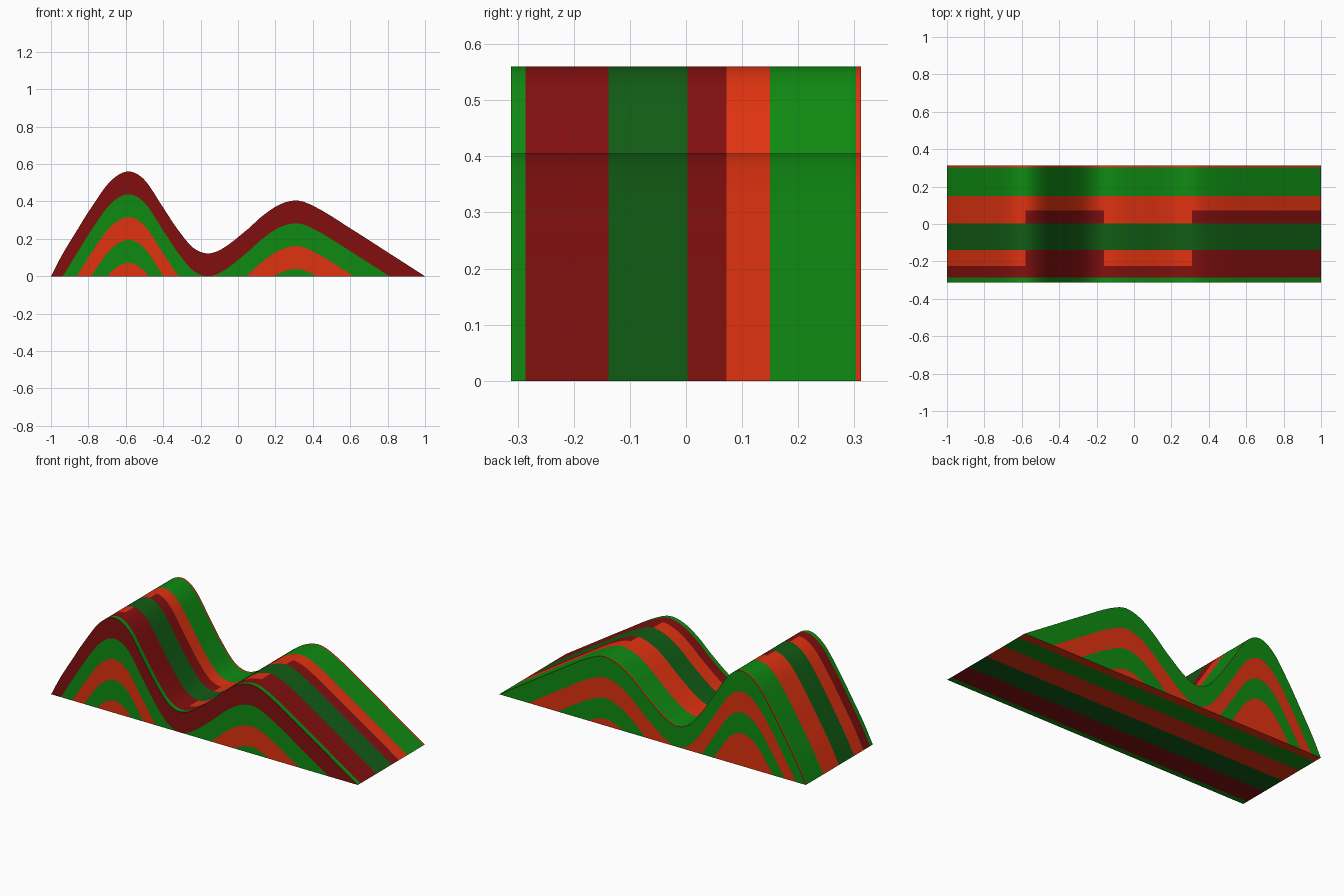
import bpy, bmesh, math

if "Cube" in bpy.data.objects:
    bpy.data.objects.remove(bpy.data.objects["Cube"])

# Flat colours (linear)
def material(name, rgb):
    m = bpy.data.materials.new(name)
    lin = [((c / 255 + 0.055) / 1.055) ** 2.4 if c > 10 else c / 255 / 12.92 for c in rgb]
    m.diffuse_color = (*lin, 1.0)
    m.use_nodes = True
    m.node_tree.nodes["Principled BSDF"].inputs["Base Color"].default_value = m.diffuse_color
    return m

MATS = [material("dark red", (130, 15, 15)), material("orange red", (224, 50, 16)),
        material("green", (15, 138, 18)), material("dark green", (17, 92, 20))]
DARK_RED, ORANGE, GREEN, DARK_GREEN = range(4)

# Wave outline seen from the front
KEYS = [(-1, 0), (-.94, .115), (-.86, .247), (-.785, .367), (-.68, .51), (-.585, .56),
        (-.5, .515), (-.4, .367), (-.32, .247), (-.24, .153), (-.16, .122), (-.08, .15),
        (.05, .25), (.13, .322), (.22, .382), (.31, .405), (.42, .367), (.615, .247),
        (.81, .122), (1, 0)]

def slope(i):
    a, b = KEYS[max(i - 1, 0)], KEYS[min(i + 1, len(KEYS) - 1)]
    if KEYS[i][0] in (-.585, -.16, .31):
        return 0.0
    return (b[1] - a[1]) / (b[0] - a[0])

def height(x):
    for i in range(len(KEYS) - 1):
        (x0, z0), (x1, z1) = KEYS[i], KEYS[i + 1]
        if x <= x1 + 1e-9:
            h = x1 - x0
            t = (x - x0) / h
            return max(0.0, (2*t**3 - 3*t*t + 1) * z0 + (t**3 - 2*t*t + t) * h * slope(i)
                       + (3*t*t - 2*t**3) * z1 + (t**3 - t*t) * h * slope(i + 1))
    return 0.0

N = 200
PROFILE = [(-1 + 2 * i / N, height(-1 + 2 * i / N)) for i in range(N + 1)]
PROFILE[-1] = (1.0, 0.0)
W = 0.312
LAYER = 0.122

# Lengthwise stripes: y start, colour on rising slopes, colour on falling slopes
TOP = [(-W, GREEN, GREEN), (-.286, DARK_RED, DARK_RED), (-.225, ORANGE, DARK_RED),
       (-.138, DARK_GREEN, DARK_GREEN), (.003, ORANGE, DARK_RED), (.072, ORANGE, ORANGE),
       (.15, GREEN, GREEN), (.303, ORANGE, ORANGE)]
BOTTOM = [(-W, GREEN), (-.28, DARK_RED), (-.14, DARK_GREEN), (.003, ORANGE),
          (.14, GREEN), (.26, ORANGE)]

bm = bmesh.new()

def face(points, colour):
    pts = []
    for p in points:
        if p not in pts:
            pts.append(p)
    if len(pts) > 2:
        bm.faces.new([bm.verts.new(p) for p in pts]).material_index = colour

for (x0, z0), (x1, z1) in zip(PROFILE, PROFILE[1:]):
    # striped wavy top
    for k, (y0, rising, falling) in enumerate(TOP):
        y1 = TOP[k + 1][0] if k + 1 < len(TOP) else W
        face([(x0, y0, z0), (x1, y0, z1), (x1, y1, z1), (x0, y1, z0)],
             rising if z1 > z0 else falling)
    # layered front and back walls
    for k in range(5):
        a0, a1 = max(z0 - k * LAYER, 0.0), max(z1 - k * LAYER, 0.0)
        b0, b1 = max(z0 - (k + 1) * LAYER, 0.0), max(z1 - (k + 1) * LAYER, 0.0)
        front = (DARK_RED, GREEN, ORANGE, GREEN, ORANGE)[k]
        back = (GREEN, ORANGE)[k % 2] if k < 4 else ORANGE
        face([(x0, -W, b0), (x1, -W, b1), (x1, -W, a1), (x0, -W, a0)], front)
        face([(x0, W, a0), (x1, W, a1), (x1, W, b1), (x0, W, b0)], back)

# striped flat underside
for k, (y0, colour) in enumerate(BOTTOM):
    y1 = BOTTOM[k + 1][0] if k + 1 < len(BOTTOM) else W
    face([(-1.0, y0, 0.0), (-1.0, y1, 0.0), (1.0, y1, 0.0), (1.0, y0, 0.0)], colour)

bmesh.ops.remove_doubles(bm, verts=bm.verts, dist=1e-5)
mesh = bpy.data.meshes.new("wavy_block")
bm.to_mesh(mesh)
bm.free()
for m in MATS:
    mesh.materials.append(m)
block = bpy.data.objects.new("wavy_block", mesh)
bpy.context.collection.objects.link(block)
bpy.context.view_layer.objects.active = block
block.select_set(True)
bpy.ops.object.shade_smooth_by_angle(angle=math.radians(35))
